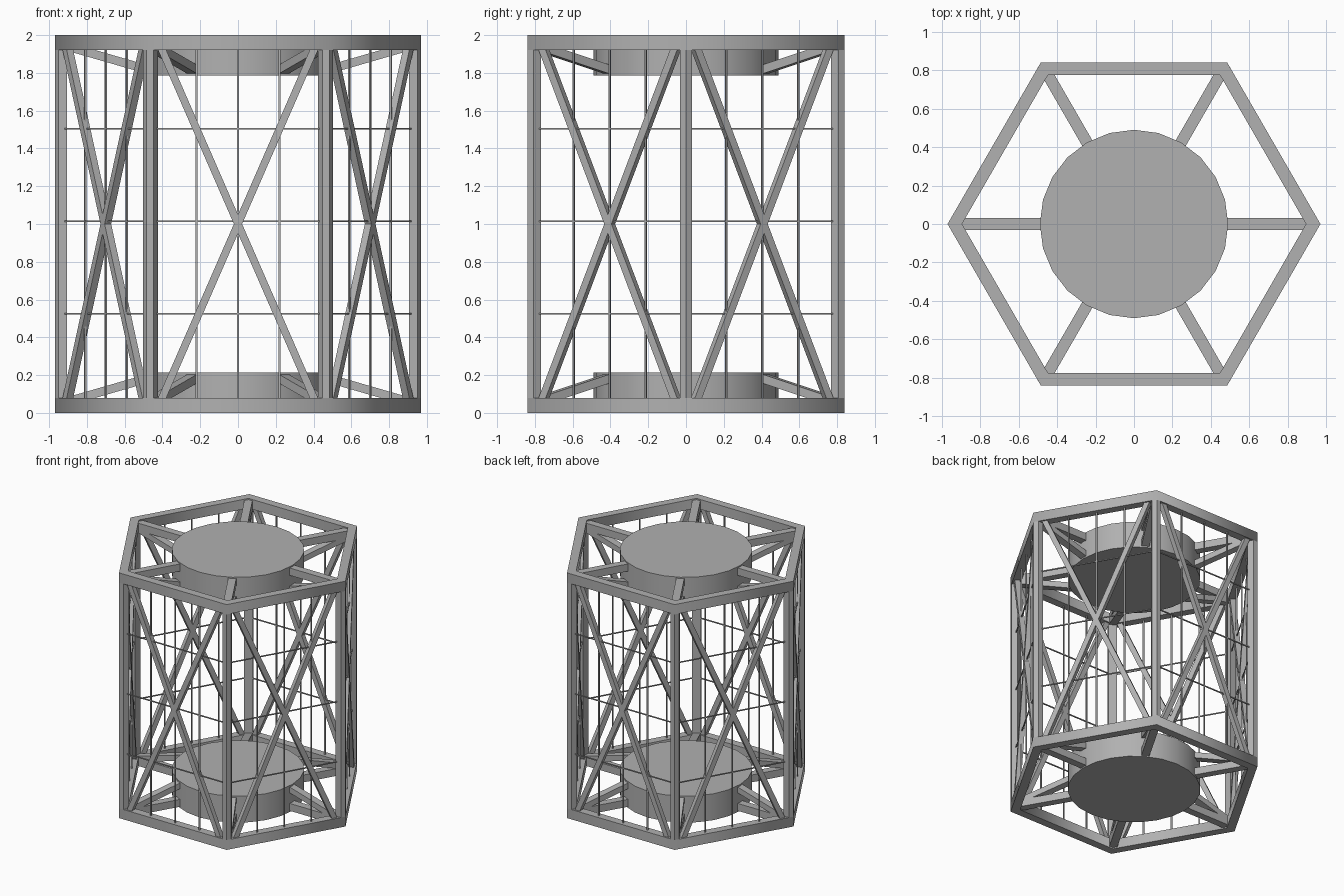
import bpy, bmesh, math
from mathutils import Vector, Matrix

cube = bpy.data.objects.get("Cube")
if cube:
    bpy.data.objects.remove(cube, do_unlink=True)

R, H = 0.97, 2.0            # outer hexagon radius, overall height
RING_H, DRUM_H = 0.08, 0.215
FACE = 0.808                # distance from the axis to the middle of each wall

metal = bpy.data.materials.new("grey_metal")
metal.use_nodes = True
GREY = (0.44, 0.44, 0.44, 1)
metal.diffuse_color = GREY
metal.node_tree.nodes["Principled BSDF"].inputs["Base Color"].default_value = GREY


def finish(name, bm, smooth=None):
    bmesh.ops.recalc_face_normals(bm, faces=bm.faces)
    mesh = bpy.data.meshes.new(name)
    bm.to_mesh(mesh)
    bm.free()
    mesh.materials.append(metal)
    ob = bpy.data.objects.new(name, mesh)
    bpy.context.collection.objects.link(ob)
    if smooth:
        bpy.ops.object.select_all(action='DESELECT')
        ob.select_set(True)
        bpy.context.view_layer.objects.active = ob
        bpy.ops.object.shade_smooth_by_angle(angle=math.radians(smooth))
    return ob


def beam(bm, a, b, side, width, thick):
    """Box from a to b; width runs along side, thick across it."""
    a, b, side = Vector(a), Vector(b), Vector(side)
    axis = (b - a).normalized()
    other = axis.cross(side).normalized()
    rot = Matrix((side, other, axis)).transposed().to_4x4()
    size = Matrix.Diagonal((width, thick, (b - a).length, 1))
    bmesh.ops.create_cube(bm, size=1, matrix=Matrix.Translation((a + b) / 2) @ rot @ size)


def prism(bm, points, z0, z1):
    low = [bm.verts.new((x, y, z0)) for x, y in points]
    face = bm.faces.new(low)
    new = bmesh.ops.extrude_face_region(bm, geom=[face])["geom"]
    bmesh.ops.translate(bm, vec=(0, 0, z1 - z0),
                        verts=[g for g in new if isinstance(g, bmesh.types.BMVert)])


def polar(r, angle):
    return Vector((r * math.cos(angle), r * math.sin(angle), 0))


def up(z):
    return Vector((0, 0, z))


corners = [math.radians(60 * i) for i in range(6)]
walls = [a + math.radians(30) for a in corners]

# Hexagonal end rings and round hubs
for label, z0, hub_z in (("bottom", 0, 0), ("top", H - RING_H, H - DRUM_H)):
    bm = bmesh.new()
    loops = [[bm.verts.new(polar(r, a) + up(z)) for a in corners]
             for r, z in ((R, z0), (R, z0 + RING_H), (0.895, z0 + RING_H), (0.895, z0))]
    for k in range(4):
        p, q = loops[k], loops[(k + 1) % 4]
        for i in range(6):
            j = (i + 1) % 6
            bm.faces.new((p[i], p[j], q[j], q[i]))
    finish(label + "_ring", bm, 65)

    bm = bmesh.new()
    prism(bm, [polar(0.49, math.tau * i / 24)[:2] for i in range(24)], hub_z, hub_z + DRUM_H)
    finish(label + "_hub", bm, 30)

    # Level spokes and sloping braces from the ring corners to the hub
    spokes, braces = bmesh.new(), bmesh.new()
    flip = (lambda z: z) if label == "bottom" else (lambda z: H - z)
    for a in corners:
        side = polar(1, a + math.pi / 2)
        beam(spokes, polar(0.45, a) + up(flip(0.04)), polar(0.91, a) + up(flip(0.04)),
             side, 0.06, 0.06)
        beam(braces, polar(0.46, a) + up(flip(0.188)), polar(0.92, a) + up(flip(0.055)),
             side, 0.06, 0.045)
    finish(label + "_spokes", spokes)
    finish(label + "_braces", braces)

# Corner columns with a pointed outer edge
bm = bmesh.new()
section = [(R, 0), (0.951, 0.033), (0.905, 0.033), (0.905, -0.033), (0.951, -0.033)]
for a in corners:
    turn = Matrix.Rotation(a, 2)
    prism(bm, [turn @ Vector(p) for p in section], RING_H, H - RING_H)
finish("corner_columns", bm)

# Crossed diagonals, and the thin rod grid on every wall
cross, rods = bmesh.new(), bmesh.new()
for a in walls:
    out, along = polar(1, a), polar(1, a + math.pi / 2)
    mid = out * FACE
    for s in (-1, 1):
        beam(cross, mid - along * s * 0.41 + up(0.06), mid + along * s * 0.41 + up(H - 0.06),
             out, 0.04, 0.04)
    for t in (-0.22, 0, 0.22):
        beam(rods, mid + along * t + up(0.05), mid + along * t + up(H - 0.05), out, 0.01, 0.01)
    for z in (0.525, 1.015, 1.505):
        beam(rods, mid - along * 0.44 + up(z), mid + along * 0.44 + up(z), out, 0.008, 0.008)
finish("cross_braces", cross)
finish("grid_rods", rods)
